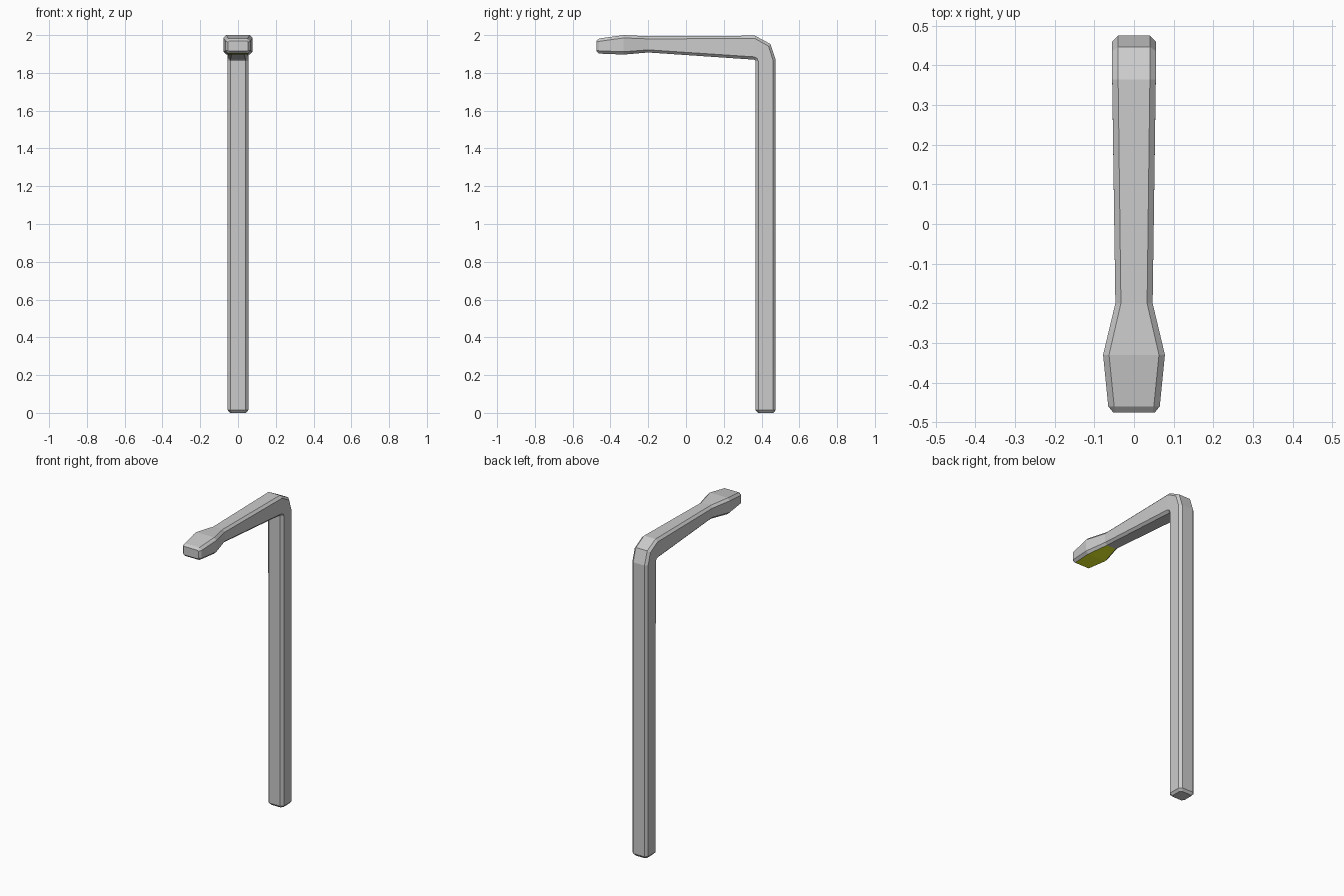
import bpy, bmesh
from mathutils import Vector

if "Cube" in bpy.data.objects:
    bpy.data.objects.remove(bpy.data.objects["Cube"])

glow = bpy.data.materials.new("lamp_panel")
glow.diffuse_color = (0.8, 0.9, 0.02, 1)
glow.use_nodes = True
glow.node_tree.nodes["Principled BSDF"].inputs["Base Color"].default_value = glow.diffuse_color
grey = bpy.data.materials.new("metal")


def section(bm, inner, outer, w, c):
    """Chamfered rectangle: inner/outer are (y, z) ends, w half width, c chamfer."""
    a, b = Vector((0, *inner)), Vector((0, *outer))
    u = (b - a).normalized() * c
    x, xi = Vector((w, 0, 0)), Vector((w - c, 0, 0))
    pts = [a + xi, a + u + x, b - u + x, b + xi,
           b - xi, b - u - x, a + u - x, a - xi]
    return [bm.verts.new(p) for p in pts]


# inner point, outer point, half width, chamfer: foot -> bend -> arm -> head
rings = [
    ((0.382, 0.0), (0.463, 0.0), 0.042, 0.012),
    ((0.368, 0.015), (0.475, 0.015), 0.055, 0.015),
    ((0.368, 1.862), (0.475, 1.87), 0.055, 0.015),
    ((0.366, 1.866), (0.447, 1.953), 0.055, 0.015),
    ((0.360, 1.870), (0.365, 1.997), 0.055, 0.015),
    ((-0.20, 1.908), (-0.20, 1.994), 0.047, 0.014),
    ((-0.33, 1.897), (-0.33, 2.0), 0.078, 0.015),
    ((-0.46, 1.902), (-0.46, 1.982), 0.065, 0.015),
    ((-0.475, 1.915), (-0.475, 1.969), 0.053, 0.006),
]

# Street lamp body lofted through the sections
bm = bmesh.new()
loops = [section(bm, *r) for r in rings]
for k, (p, q) in enumerate(zip(loops, loops[1:])):
    for i in range(8):
        j = (i + 1) % 8
        f = bm.faces.new((p[i], p[j], q[j], q[i]))
        # glowing underside of the head
        if k in (5, 6) and i == 7:
            f.material_index = 1
bm.faces.new(loops[0])
bm.faces.new(loops[-1])
bmesh.ops.recalc_face_normals(bm, faces=bm.faces)

mesh = bpy.data.meshes.new("street_lamp")
bm.to_mesh(mesh)
bm.free()
mesh.materials.append(None)
mesh.materials.append(glow)
bpy.data.materials.remove(grey)
lamp = bpy.data.objects.new("street_lamp", mesh)
bpy.context.collection.objects.link(lamp)
